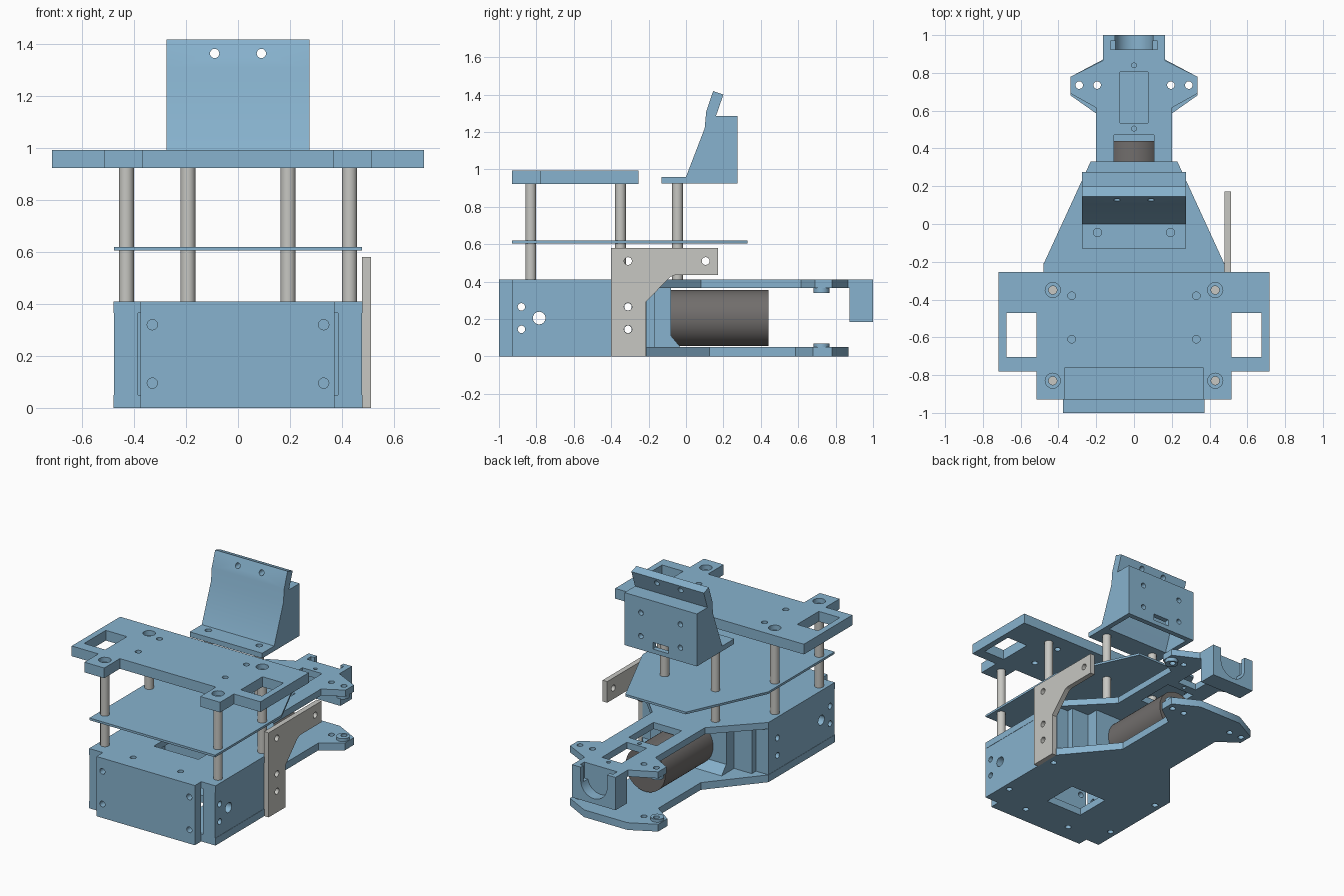
import bpy
from mathutils import Vector

if "Cube" in bpy.data.objects:
    bpy.data.objects.remove(bpy.data.objects["Cube"])


def material(name, rgb):
    m = bpy.data.materials.new(name)
    m.diffuse_color = (*rgb, 1)
    m.use_nodes = True
    m.node_tree.nodes["Principled BSDF"].inputs["Base Color"].default_value = m.diffuse_color
    return m


BLUE = material("steel_blue", (0.245, 0.45, 0.62))
GREY = material("light_grey", (0.57, 0.57, 0.54))
DARK = material("dark_grey", (0.165, 0.155, 0.15))


def prism(name, outline, axis, lo, hi, mat=BLUE):
    """Extrude a 2D outline along an axis; the outline is in the other two axes."""
    def place(p, d):
        return {'x': (d, p[0], p[1]), 'y': (p[0], d, p[1]), 'z': (p[0], p[1], d)}[axis]
    n = len(outline)
    verts = [place(p, lo) for p in outline] + [place(p, hi) for p in outline]
    faces = [list(range(n)), list(range(n, 2 * n))]
    faces += [[i, (i + 1) % n, (i + 1) % n + n, i + n] for i in range(n)]
    me = bpy.data.meshes.new(name)
    me.from_pydata(verts, [], faces)
    me.materials.append(mat)
    ob = bpy.data.objects.new(name, me)
    bpy.context.collection.objects.link(ob)
    bpy.context.view_layer.objects.active = ob
    bpy.ops.object.select_all(action='DESELECT')
    ob.select_set(True)
    bpy.ops.object.mode_set(mode='EDIT')
    bpy.ops.mesh.select_all(action='SELECT')
    bpy.ops.mesh.normals_make_consistent(inside=False)
    bpy.ops.object.mode_set(mode='OBJECT')
    return ob


def box(name, x0, x1, y0, y1, z0, z1, mat=BLUE):
    return prism(name, [(x0, y0), (x1, y0), (x1, y1), (x0, y1)], 'z', z0, z1, mat)


def rod(name, c, r, length, axis='z', mat=BLUE, sides=24):
    """Cylinder centred on c."""
    rot = {'x': (0, 1.5707963, 0), 'y': (1.5707963, 0, 0), 'z': (0, 0, 0)}[axis]
    bpy.ops.mesh.primitive_cylinder_add(vertices=sides, radius=r, depth=length, location=c, rotation=rot)
    ob = bpy.context.object
    ob.name = name
    ob.data.materials.append(mat)
    return ob


def cut(ob, *cutters):
    for c in cutters:
        m = ob.modifiers.new("cut", 'BOOLEAN')
        m.operation, m.solver, m.object = 'DIFFERENCE', 'EXACT', c
        bpy.context.view_layer.objects.active = ob
        bpy.ops.object.modifier_apply(modifier=m.name)
        bpy.data.objects.remove(c)


def holes(ob, points, r, axis='z', length=0.3):
    cut(ob, *[rod("hole", p, r, length, axis, sides=16) for p in points])


def both(half):
    """Mirror a right-hand outline across x = 0."""
    return half + [(-x, y) for x, y in reversed(half)]


def pair(x, y, z):
    return [(x, y, z), (-x, y, z)]


# Lower chassis plate
bottom = prism("bottom_plate", both([(0.48, -0.93), (0.48, -0.21), (0.2, 0.125), (0.2, 0.585),
               (0.335, 0.68), (0.335, 0.78), (0.165, 0.87)]), 'z', 0, 0.05)
cut(bottom, box("c", -0.14, 0.14, -0.71, -0.46, -0.1, 0.2))
holes(bottom, pair(0.18, -0.88, 0) + pair(0.43, -0.75, 0) + pair(0.43, -0.3, 0)
      + pair(0.29, 0.735, 0) + pair(0.195, 0.735, 0), 0.02)

# Upper chassis plate with motor slot and tail window
upper = prism("upper_plate", both([(0.48, -0.93), (0.48, -0.21), (0.2, 0.08), (0.2, 0.615),
              (0.335, 0.69), (0.335, 0.78), (0.165, 0.865), (0.165, 0.89)]), 'z', 0.365, 0.41)
cut(upper, box("c", -0.17, 0.17, -0.67, -0.42, 0.3, 0.5),
    box("c", -0.107, 0.107, 0.2, 0.47, 0.3, 0.5),
    box("c", -0.075, 0.075, 0.535, 0.805, 0.3, 0.5))
holes(upper, pair(0.18, -0.88, 0.39) + pair(0.29, 0.735, 0.39) + pair(0.195, 0.735, 0.39), 0.02)
holes(upper, [(0, 0.84, 0.39), (0, 0.505, 0.39)], 0.013)

# Small bosses around the tail holes
for s, side in ((1, "right"), (-1, "left")):
    for z, level in ((0.0575, "lower"), (0.3525, "upper")):
        boss = rod(f"{level}_boss_{side}", (s * 0.29, 0.725, z), 0.042, 0.025)
        holes(boss, [(s * 0.29, 0.735, z)], 0.02)

# Tail block with a U-shaped cradle open at the top
tail = box("tail_block", -0.165, 0.165, 0.875, 1.0, 0.185, 0.41)
cut(tail, rod("c", (0, 1.0, 0.32), 0.1, 0.15, 'y', sides=32),
    box("c", -0.1, 0.1, 0.925, 1.1, 0.32, 0.5),
    box("c", -0.125, 0.125, 0.925, 0.97, 0.3, 0.5))

# Side walls of the chassis box
for s, side in ((1, "right"), (-1, "left")):
    xs = sorted((s * 0.385, s * 0.478))
    wall = box(f"side_wall_{side}", *xs, -0.93, -0.21, 0.05, 0.365)
    holes(wall, [(s * 0.43, -0.88, 0.265), (s * 0.43, -0.88, 0.145),
                 (s * 0.43, -0.31, 0.265), (s * 0.43, -0.31, 0.145)], 0.02, 'x')
    holes(wall, [(s * 0.43, -0.785, 0.205)], 0.034, 'x')

# Front cover
front = box("front_cover", -0.375, 0.372, -1.0, -0.93, 0, 0.41)
holes(front, pair(0.33, -0.96, 0.32) + pair(0.33, -0.96, 0.095), 0.02, 'y')

# Motor, its cross wall and the foot of that wall
box("motor_mount", -0.385, 0.385, -0.24, -0.165, 0.05, 0.365)
box("motor_mount_face", -0.25, 0.25, -0.165, -0.08, 0.05, 0.365)
prism("motor_mount_foot", [(-0.17, 0.05), (-0.03, 0.05), (-0.08, 0.11), (-0.17, 0.11)], 'x', -0.25, 0.25)
rod("motor", (0, 0.18, 0.205), 0.15, 0.52, 'y', DARK, 48)

# Standoffs
spots = [(0.43, -0.83), (0.43, -0.35), (0.193, -0.045)]
for i, (x, y) in enumerate(spots):
    for s, side in ((1, "right"), (-1, "left")):
        rod(f"standoff_{i + 1}_{side}", (s * x, y, 0.6675), 0.029, 0.515, 'z', GREY)

# Thin middle deck
prism("middle_deck", both([(0.478, -0.93), (0.478, -0.21), (0.23, 0.33)]), 'z', 0.605, 0.62)

# Top deck with side windows and front notch
deck = prism("top_deck", both([(0.365, -0.76), (0.365, -0.93), (0.515, -0.93), (0.515, -0.78),
             (0.717, -0.78), (0.717, -0.255)]), 'z', 0.923, 0.993)
for s in (1, -1):
    cut(deck, box("c", *sorted((s * 0.515, s * 0.675)), -0.705, -0.47, 0.8, 1.1))
holes(deck, pair(0.33, -0.38, 0.96) + pair(0.33, -0.61, 0.96), 0.02)
holes(deck, pair(0.43, -0.83, 0.99) + pair(0.43, -0.35, 0.99), 0.04, length=0.06)
holes(deck, pair(0.43, -0.83, 0.96) + pair(0.43, -0.35, 0.96), 0.022)

# Rear holder: base lip, curved front, hollow body and tilted flange
holder = prism("rear_holder", [(-0.13, 0.925), (-0.13, 0.96), (0, 0.96), (0.1, 1.22), (0.108, 1.31),
               (0.145, 1.418), (0.2, 1.4), (0.16, 1.285), (0.275, 1.285), (0.275, 0.925)],
               'x', -0.275, 0.275)
cut(holder, prism("c", [(0.03, 0.9), (0.04, 0.95), (0.13, 1.2), (0.135, 1.25), (0.24, 1.25), (0.24, 0.9)],
                  'x', -0.24, 0.24),
    box("c", -0.06, 0.06, 0.2, 0.3, 0.955, 1.0))
holes(holder, pair(0.09, 0.15, 1.365), 0.018, 'y')
holes(holder, pair(0.15, 0.27, 1.18) + pair(0.15, 0.27, 1.02), 0.018, 'y', 0.12)
holes(holder, pair(0.193, -0.045, 0.97), 0.022, length=0.06)

# Grey side bracket
bracket = prism("side_bracket", [(-0.4, 0), (-0.215, 0), (-0.215, 0.29), (-0.085, 0.425), (-0.06, 0.435),
                (0.172, 0.435), (0.172, 0.58), (-0.4, 0.58)], 'x', 0.478, 0.513, GREY)
holes(bracket, [(0.495, -0.31, 0.51), (0.495, 0.105, 0.51),
                (0.495, -0.31, 0.265), (0.495, -0.31, 0.145)], 0.021, 'x', 0.1)

# Smooth round surfaces, keep hard edges
bpy.ops.object.select_all(action='SELECT')
bpy.ops.object.shade_smooth_by_angle(angle=0.5)
